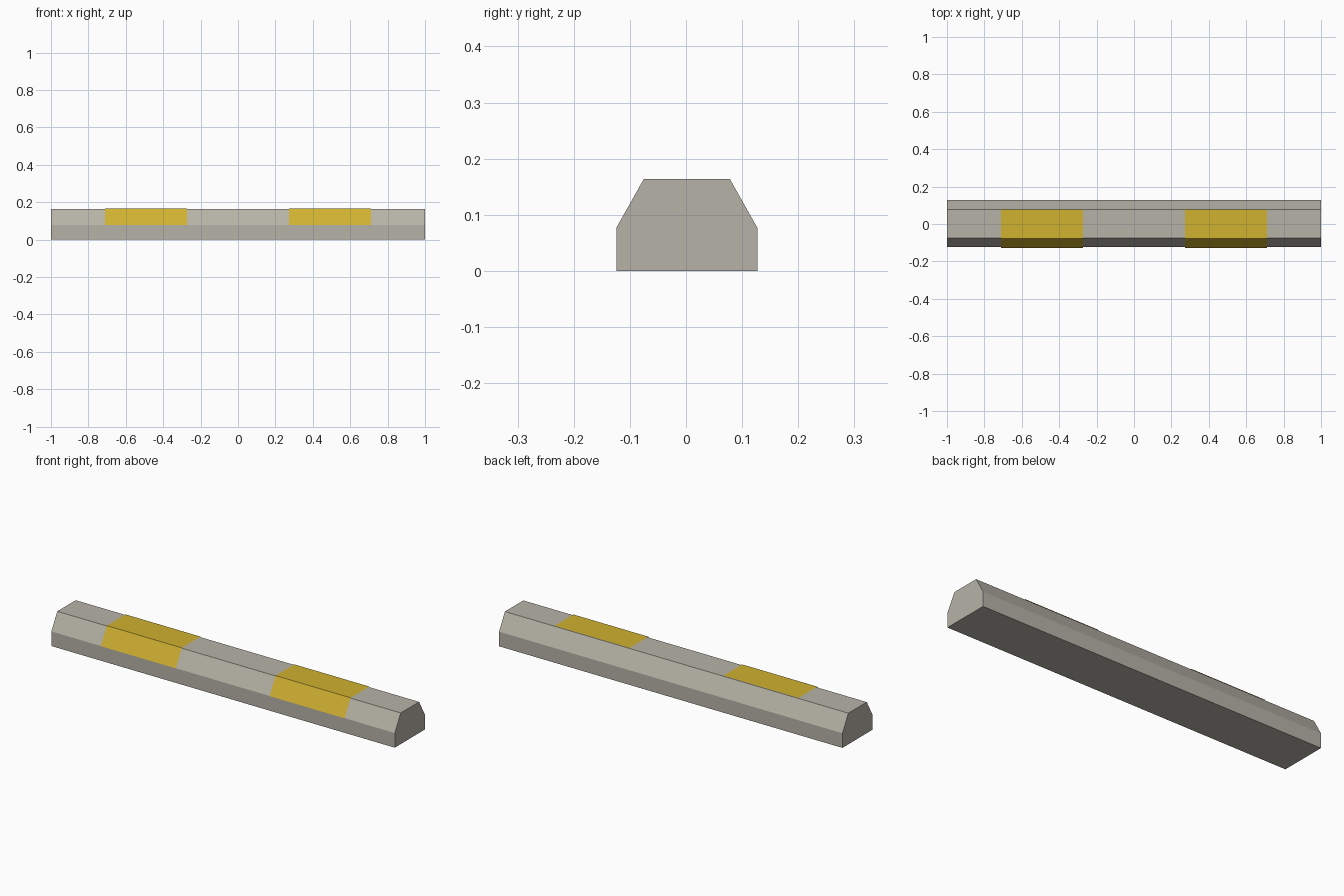
import bpy
import bmesh

if "Cube" in bpy.data.objects:
    bpy.data.objects.remove(bpy.data.objects["Cube"])


def material(name, color):
    mat = bpy.data.materials.new(name)
    mat.diffuse_color = (*color, 1.0)
    mat.use_nodes = True
    mat.node_tree.nodes["Principled BSDF"].inputs["Base Color"].default_value = mat.diffuse_color
    return mat


def extrude_profile(name, profile, x0, x1, mat, closed):
    """Sweep a (y, z) profile along x; closed profiles get end caps."""
    bm = bmesh.new()
    a = [bm.verts.new((x0, y, z)) for y, z in profile]
    b = [bm.verts.new((x1, y, z)) for y, z in profile]
    n = len(profile)
    for i in range(n if closed else n - 1):
        j = (i + 1) % n
        bm.faces.new((a[i], a[j], b[j], b[i]))
    if closed:
        bm.faces.new(a)
        bm.faces.new(b[::-1])
        bmesh.ops.recalc_face_normals(bm, faces=bm.faces)
    else:
        # open sheets face outward (up and forward)
        bm.normal_update()
        for f in bm.faces:
            if f.normal.z < 0:
                f.normal_flip()
    mesh = bpy.data.meshes.new(name)
    bm.to_mesh(mesh)
    bm.free()
    mesh.materials.append(mat)
    obj = bpy.data.objects.new(name, mesh)
    bpy.context.collection.objects.link(obj)
    return obj


concrete = material("concrete grey", (0.47, 0.45, 0.39))
yellow = material("warning yellow", (0.63, 0.44, 0.03))

# Kerb block with chamfered shoulders
block = [(-0.124, 0), (0.127, 0), (0.127, 0.077), (0.078, 0.164),
         (-0.075, 0.164), (-0.124, 0.077)]
extrude_profile("parking_block", block, -1, 1, concrete, True)

# Painted bands folded over the front shoulder and top
band = [(-0.127, 0.078), (-0.077, 0.167), (0.078, 0.167)]
for side, x0, x1 in (("left", -0.71, -0.273), ("right", 0.273, 0.71)):
    extrude_profile(f"paint_band_{side}", band, x0, x1, yellow, False)
